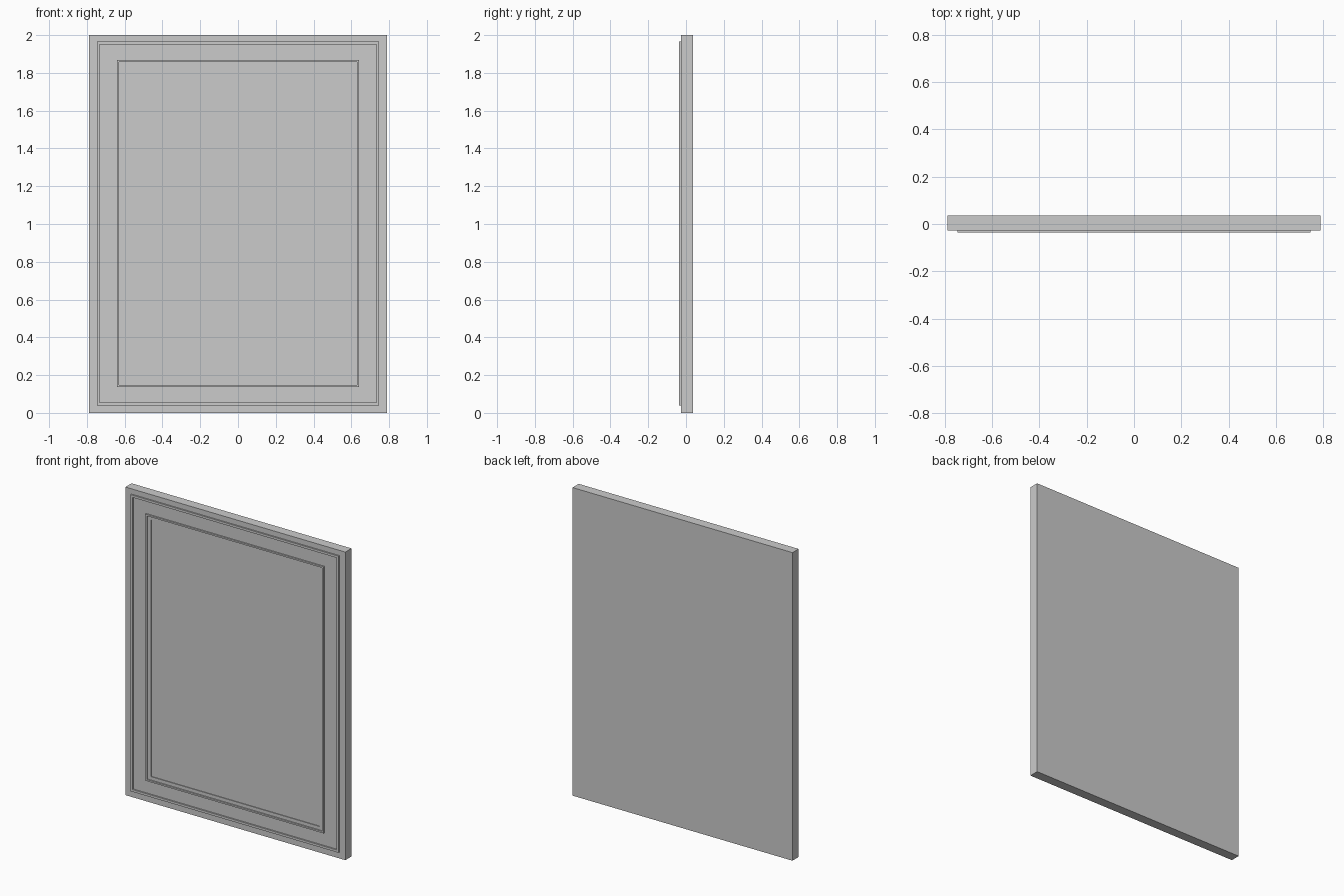
import bpy, bmesh

if "Cube" in bpy.data.objects:
    bpy.data.objects.remove(bpy.data.objects["Cube"])

BACK, FACE, RAISED, SUNK = 0.036, -0.027, -0.036, -0.022
# Rectangles: half width, bottom, top
SLAB = (0.79, 0.0, 2.0)
BEAD_OUT, BEAD_IN = (0.747, 0.04, 1.966), (0.733, 0.055, 1.951)
TRIM_OUT, TRIM_IN = (0.641, 0.137, 1.868), (0.63, 0.147, 1.858)
PANEL = (0.605, 0.169, 1.836)


def loft(name, profile):
    """Skin nested rectangles from the back to the centre of the front."""
    bm = bmesh.new()
    rings = []
    for (w, lo, hi), y in profile:
        rings.append([bm.verts.new((x, y, z)) for x, z in
                      ((-w, lo), (w, lo), (w, hi), (-w, hi))])
    for a, b in zip(rings, rings[1:]):
        for i in range(4):
            j = (i + 1) % 4
            bm.faces.new((a[i], a[j], b[j], b[i]))
    bm.faces.new(rings[0])
    bm.faces.new(rings[-1])
    bmesh.ops.recalc_face_normals(bm, faces=bm.faces)
    mesh = bpy.data.meshes.new(name)
    bm.to_mesh(mesh)
    bm.free()
    obj = bpy.data.objects.new(name, mesh)
    bpy.context.collection.objects.link(obj)
    return obj


# Panelled board: flat back, two raised beads and a sunken centre panel
loft("panelled_board", [
    (SLAB, BACK), (SLAB, FACE),
    (BEAD_OUT, FACE), (BEAD_OUT, RAISED), (BEAD_IN, RAISED), (BEAD_IN, FACE),
    (TRIM_OUT, FACE), (TRIM_OUT, RAISED), (TRIM_IN, RAISED), (TRIM_IN, FACE),
    (PANEL, FACE), (PANEL, SUNK),
])
